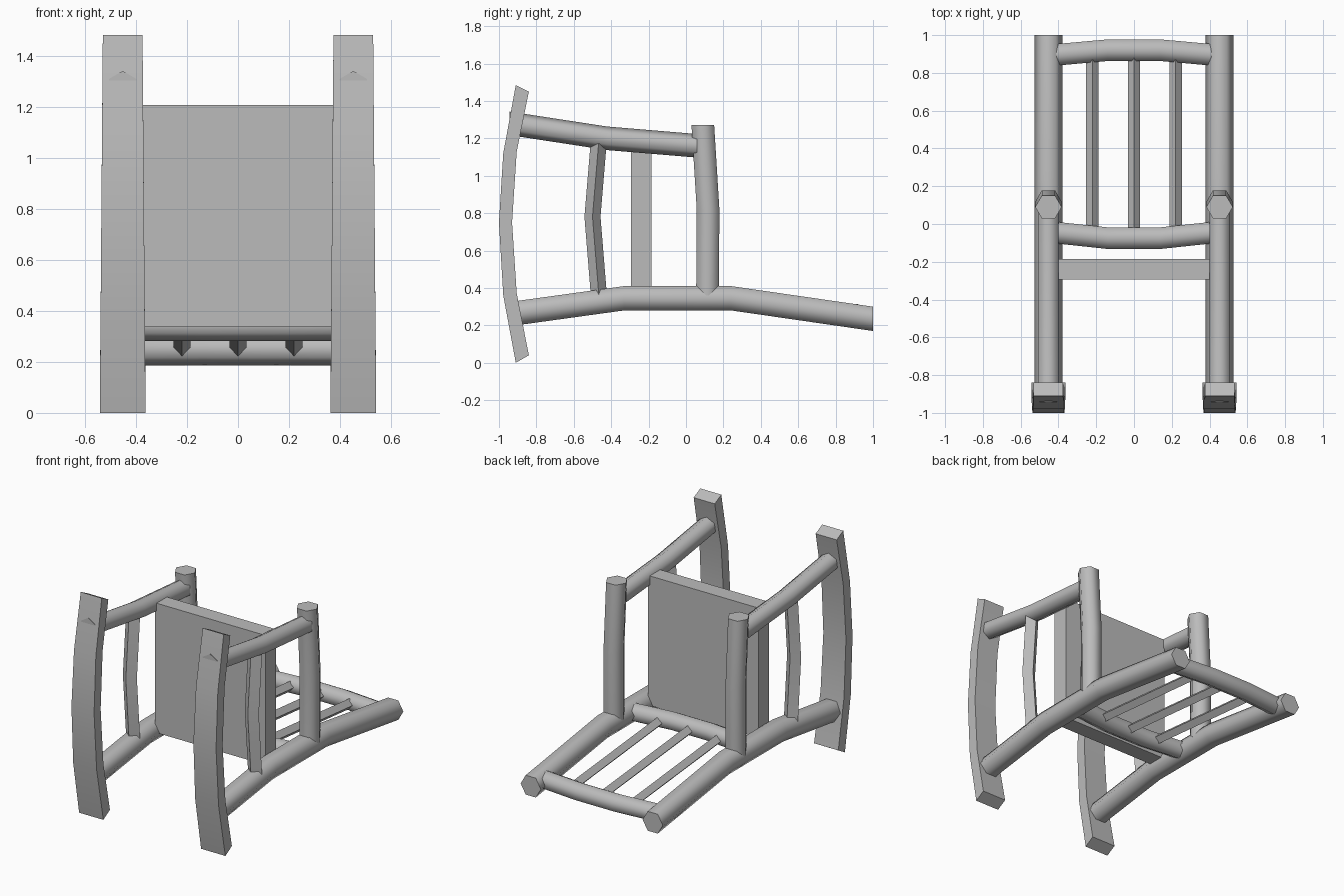
import bpy, bmesh, math
from mathutils import Vector

if "Cube" in bpy.data.objects:
    bpy.data.objects.remove(bpy.data.objects["Cube"], do_unlink=True)

grey = bpy.data.materials.new("plain grey")
grey.use_nodes = True
grey.diffuse_color = (0.5, 0.5, 0.5, 1)
grey.node_tree.nodes["Principled BSDF"].inputs["Base Color"].default_value = (0.5, 0.5, 0.5, 1)


def skin(name, rings, angle=65):
    """Join rings of points into a capped solid."""
    bm = bmesh.new()
    loops = [[bm.verts.new(p) for p in ring] for ring in rings]
    n = len(loops[0])
    for a, b in zip(loops, loops[1:]):
        for i in range(n):
            j = (i + 1) % n
            bm.faces.new((a[i], a[j], b[j], b[i]))
    bm.faces.new(loops[0])
    bm.faces.new(loops[-1])
    bmesh.ops.recalc_face_normals(bm, faces=bm.faces)
    mesh = bpy.data.meshes.new(name)
    bm.to_mesh(mesh)
    bm.free()
    mesh.materials.append(grey)
    obj = bpy.data.objects.new(name, mesh)
    bpy.context.collection.objects.link(obj)
    bpy.ops.object.select_all(action="DESELECT")
    obj.select_set(True)
    bpy.context.view_layer.objects.active = obj
    bpy.ops.object.shade_smooth_by_angle(angle=math.radians(angle))
    return obj


def bar(name, path, u, v, sides=6):
    """Sweep a regular section along a path; one corner points along u."""
    u, v = Vector(u), Vector(v)
    turns = [math.tau * k / sides for k in range(sides)]
    return skin(name, [[Vector(p) + u * math.cos(t) + v * math.sin(t) for t in turns]
                       for p in path])


# Bowed rockers: (outer y, outer z, inner y, inner z, half width)
rocker = [(-0.91, 0, -0.84, 0.04, 0.09), (-0.977, 0.36, -0.905, 0.37, 0.087),
          (-1, 0.75, -0.93, 0.75, 0.084), (-0.977, 1.12, -0.905, 1.13, 0.081),
          (-0.91, 1.485, -0.84, 1.45, 0.078)]

for side, s in (("left", 1), ("right", -1)):
    x = 0.453 * s
    skin(side + "_rocker", [[(x - w, yo, zo), (x + w, yo, zo), (x + w, yi, zi), (x - w, yi, zi)]
                            for yo, zo, yi, zi, w in rocker], 30)
    # Long bent back post
    bar(side + "_back_post", [(x, -0.93, 0.262), (x, -0.33, 0.345), (x, 0.24, 0.345), (x, 1, 0.235)],
        (0.075, 0, 0), (0, 0, 0.075))
    # Front leg running into the rocker
    bar(side + "_front_leg", [(x, -0.943, 1.28), (x, -0.42, 1.2), (x, 0.06, 1.16)],
        (0, 0, 0.063), (0.063, 0, 0))
    # Armrest
    bar(side + "_armrest", [(x, 0.115, 0.36), (x, 0.118, 0.82), (x, 0.09, 1.27)],
        (0.07, 0, 0), (0, 0.07, 0))
    # Bent side stretcher
    bar(side + "_stretcher", [(x, -0.465, 0.35), (x, -0.5, 0.78), (x, -0.465, 1.2)],
        (0.052, 0, 0), (0, 0.043, 0), 4)

# Seat board
skin("seat", [[(-0.41, y, 0.34), (0.41, y, 0.34), (0.41, y, 1.21), (-0.41, y, 1.21)]
              for y in (-0.295, -0.185)], 30)

# Bowed backrest rails
for name, y, z, bow in (("lower_back_rail", -0.045, 0.345, -0.03), ("upper_back_rail", 0.895, 0.25, 0.025)):
    bar(name, [(-0.42, y, z), (-0.14, y + bow, z), (0.14, y + bow, z), (0.42, y, z)],
        (0, 0, 0.063), (0, 0.066, 0))

# Backrest spindles
for i, x in enumerate((-0.22, 0, 0.22)):
    bar(f"spindle_{i + 1}", [(x, -0.06, 0.345), (x, 0.91, 0.253)],
        (0.033, 0, 0), (0, 0, 0.035), 4)
